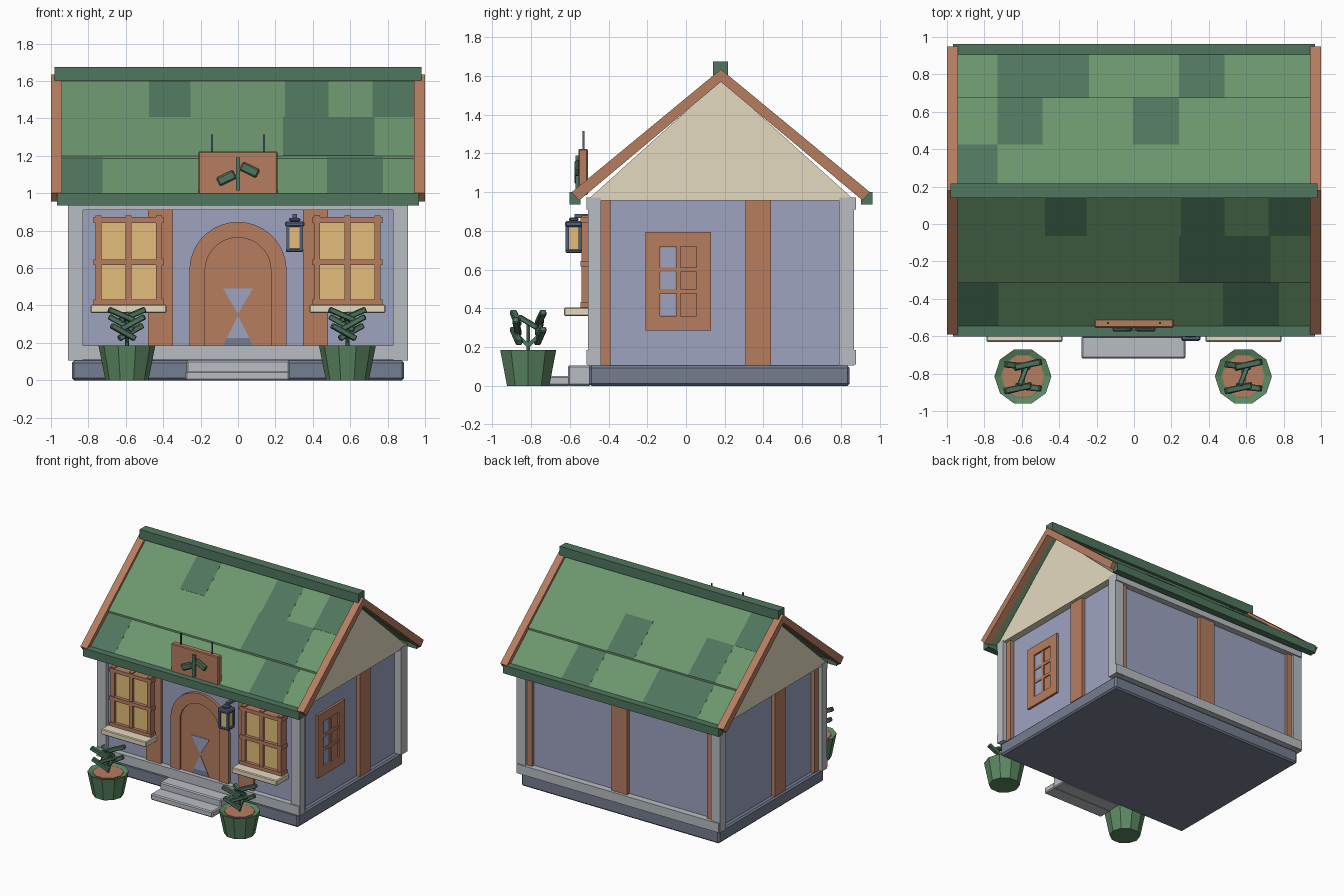
import bpy, bmesh, math
from mathutils import Matrix, Vector, Euler

if "Cube" in bpy.data.objects:
    bpy.data.objects.remove(bpy.data.objects["Cube"])


def material(name, hexa):
    m = bpy.data.materials.new(name)
    c = [int(hexa[i:i + 2], 16) / 255 for i in (0, 2, 4)]
    m.diffuse_color = [v / 12.92 if v < 0.04 else ((v + 0.055) / 1.055) ** 2.4 for v in c] + [1]
    m.use_nodes = True
    m.node_tree.nodes["Principled BSDF"].inputs["Base Color"].default_value = m.diffuse_color
    return m


GREEN = material("roof green", "6C966D")
DARK = material("dark green", "50765E")
POT = material("pot green", "5C8861")
BROWN = material("wood brown", "B67D60")
BLUE = material("wall blue", "9DA3C0")
GRAY = material("light stone", "B9BDC2")
SLATE = material("slate stone", "757D90")
CREAM = material("cream", "E4DABF")
AMBER = material("amber glass", "E4BE7B")
METAL = material("dark metal", "566278")


def finish(name, bm, mat):
    bmesh.ops.recalc_face_normals(bm, faces=bm.faces[:])
    me = bpy.data.meshes.new(name)
    bm.to_mesh(me)
    bm.free()
    me.materials.append(mat)
    ob = bpy.data.objects.new(name, me)
    bpy.context.collection.objects.link(ob)
    return ob


def box(name, x, y, z, mat, rot=(0, 0, 0), bevel=0):
    """Box from (min, max) ranges, turned about its own centre."""
    bm = bmesh.new()
    bmesh.ops.create_cube(bm, size=1)
    bm.transform(Matrix.Diagonal((x[1] - x[0], y[1] - y[0], z[1] - z[0], 1)))
    if bevel:
        bmesh.ops.bevel(bm, geom=bm.edges[:], offset=bevel, segments=1, affect='EDGES')
    mid = Vector((sum(x), sum(y), sum(z))) / 2
    bm.transform(Matrix.Translation(mid) @ Euler(rot).to_matrix().to_4x4())
    return finish(name, bm, mat)


def prism(name, pts, axis, a, b, mat):
    """Extrude a 2D outline along x or y from a to b."""
    bm = bmesh.new()
    place = (lambda p, t: (t, p[0], p[1])) if axis == 'x' else (lambda p, t: (p[0], t, p[1]))
    f = bm.faces.new([bm.verts.new(place(p, a)) for p in pts])
    ext = bmesh.ops.extrude_face_region(bm, geom=[f])
    vs = [v for v in ext['geom'] if isinstance(v, bmesh.types.BMVert)]
    bmesh.ops.translate(bm, verts=vs, vec=(b - a, 0, 0) if axis == 'x' else (0, b - a, 0))
    return finish(name, bm, mat)


def cone(name, loc, r1, r2, z0, z1, n, mat):
    bm = bmesh.new()
    bmesh.ops.create_cone(bm, cap_ends=True, segments=n, radius1=r1, radius2=r2, depth=z1 - z0)
    bm.transform(Matrix.Translation((loc[0], loc[1], (z0 + z1) / 2)) @ Matrix.Rotation(math.pi / 2, 4, 'Z'))
    return finish(name, bm, mat)


# body and plinth
box("plinth", (-.888, .888), (-.5, .845), (0, .105), SLATE, bevel=.012)
box("walls", (-.848, .848), (-.47, .825), (.1, .957), BLUE)
prism("gable", [(-.512, .957), (.872, .957), (.18, 1.58)], 'x', -.905, .905, CREAM)

# stone corner posts and beams on front and back
for sx in (-1, 1):
    x = sorted((sx * .83, sx * .91))
    box("front_corner_post", x, (-.507, -.44), (.105, .97), GRAY)
    box("back_corner_post", x, (.79, .867), (.105, .97), GRAY)
for nm, y in (("front", (-.515, -.445)), ("back", (.8, .877))):
    box(nm + "_bottom_beam", (-.906, .906), y, (.11, .185), GRAY)
    box(nm + "_top_beam", (-.906, .906), y, (.91, .972), GRAY)

# wooden wall timbers
for s in (-1, 1):
    x = sorted((s * .348, s * .48))
    box("front_timber", x, (-.49, -.46), (.18, .915), BROWN)
    box("back_edge_timber", sorted((s * .785, s * .835)), (.815, .85), (.18, .915), BROWN)
    x = sorted((s * .84, s * .88))
    box("side_edge_timber", x, (-.445, -.39), (.105, .957), BROWN)
    box("side_timber", x, (.307, .44) if s > 0 else (-.02, .115), (.105, .957), BROWN)
box("back_timber", (-.07, .07), (.815, .855), (.18, .915), BROWN)

# roof: three courses per slope with dark patches
RIDGE, SLOPE = .18, .828
STEPS = [0, .245, .495, .75]
LIFT = [.003, .003, -.011]
PATCHES = {
    -1: [[(-.475, -.255), (.25, .485), (.72, .94)], [(.24, .73)], [(-.94, -.725), (.475, .775)]],
    1: [[(-.94, -.73)], [(-.73, -.49), (-.005, .24)], [(-.73, -.24), (.24, .485)]],
}


def slope_strip(name, side, d0, d1, low, high, x, mat):
    pts = [(RIDGE + side * d, 1.607 - SLOPE * d + o)
           for d, o in ((d0, low), (d1, low), (d1, high), (d0, high))]
    prism(name, pts, 'x', x[0], x[1], mat)


for side in (-1, 1):
    for k in range(3):
        d0, d1, h = STEPS[k], STEPS[k + 1], LIFT[k]
        slope_strip("roof_course", side, d0, d1, -.034, h, (-.945, .945), GREEN)
        for x in PATCHES[side][k]:
            slope_strip("roof_patch", side, d0, d1, h - .002, h + .001, x, DARK)
    y = sorted((RIDGE + side * .725, RIDGE + side * .782))
    box("eave_board", (-.967, .967), y, (.935, 1.0), DARK)
box("ridge_cap", (-.98, .98), (.14, .217), (1.6, 1.675), DARK)
rake = [(.18, 1.635), (-.59, 1.0), (-.552, .957), (.18, 1.57), (.912, .957), (.95, 1.0)]
for x in ((-1, -.94), (.94, 1)):
    prism("rake_boards", rake, 'x', x[0], x[1], BROWN)


# arched door
def arch(r, n=18):
    curve = [(r * math.cos(math.pi * i / n), .587 + r * math.sin(math.pi * i / n)) for i in range(n + 1)]
    return [(r, .18)] + curve + [(-r, .18)]


prism("door_frame", arch(.26) + arch(.176)[::-1], 'y', -.493, -.46, BROWN)
prism("door", arch(.178), 'y', -.48, -.46, BROWN)
prism("door_upper_inlay", [(-.08, .49), (.08, .49), (0, .355)], 'y', -.484, -.478, BLUE)
prism("door_lower_inlay", [(-.06, .225), (.06, .225), (0, .345)], 'y', -.484, -.478, BLUE)
prism("door_base_inlay", [(-.08, .186), (.08, .186), (.06, .225), (-.06, .225)], 'y', -.484, -.478, SLATE)

# steps
box("upper_step", (-.275, .275), (-.61, -.49), (0, .105), GRAY, bevel=.008)
box("lower_step", (-.28, .275), (-.72, -.6), (0, .05), GRAY, bevel=.008)

# front windows
for c in (-.585, .585):
    box("window_glass", (c - .16, c + .16), (-.52, -.46), (.41, .86), AMBER)
    for dx in (-.162, 0, .162):
        box("window_stile", (c + dx - .016, c + dx + .016), (-.54, -.47), (.4, .88), BROWN)
    for z in (.418, .63, .857):
        box("window_rail", (c - .188, c + .188), (-.546, -.47), (z - .015, z + .015), BROWN)
    box("window_sill", (c - .203, c + .203), (-.63, -.47), (.36, .405), CREAM, bevel=.006)

# right side window
Y0, Y1, Z0, Z1 = -.21, .13, .285, .795
box("side_window_panel", (.84, .852), (Y0, Y1), (Z0, Z1), BROWN)
for y in ((Y0, Y0 + .075), (Y1 - .075, Y1)):
    box("side_window_stile", (.84, .866), y, (Z0, Z1), BROWN)
for z in ((Z0, Z0 + .075), (Z1 - .075, Z1)):
    box("side_window_rail", (.84, .866), (Y0 + .07, Y1 - .07), z, BROWN)
for z in ((.365, .475), (.5, .59), (.612, .715)):
    box("side_window_pane", (.848, .855), (-.132, -.055), z, BLUE)
box("side_window_mullion", (.845, .861), (-.05, -.028), (.36, .72), BROWN)
for z in (.488, .6):
    box("side_window_bar", (.845, .861), (-.135, .055), (z - .012, z + .012), BROWN)

# lantern
L = .303
box("lantern_bracket", (L - .012, L + .012), (-.575, -.46), (.866, .888), METAL)
box("lantern_cap", (L - .052, L + .052), (-.625, -.535), (.82, .85), METAL, bevel=.008)
box("lantern_top", (L - .03, L + .03), (-.605, -.555), (.85, .868), METAL, bevel=.005)
box("lantern_base", (L - .047, L + .047), (-.622, -.538), (.685, .705), METAL, bevel=.006)
box("lantern_glass", (L - .036, L + .036), (-.614, -.546), (.7, .825), AMBER)
for dx in (-.036, .036):
    for dy in (-.033, .033):
        box("lantern_corner", (L + dx - .009, L + dx + .009), (-.58 + dy - .009, -.58 + dy + .009), (.7, .825), METAL)

# hanging sign with a sprig
box("sign_board", (-.212, .212), (-.555, -.507), (.985, 1.224), BROWN, bevel=.006)
for x in (-.14, .14):
    box("sign_hanger", (x - .005, x + .005), (-.535, -.525), (1.2, 1.315), METAL)
box("sprig_stem", (-.012, .012), (-.57, -.55), (1.015, 1.19), DARK)
box("sprig_leaf", (-.112, -.012), (-.575, -.55), (1.056, 1.106), DARK, rot=(0, -.45, 0), bevel=.008)
box("sprig_leaf", (.012, .112), (-.575, -.55), (1.1, 1.15), DARK, rot=(0, .45, 0), bevel=.008)

# potted plants
for px in (-.594, .585):
    py = -.815
    pot = cone("pot", (px, py), .115, .152, 0, .185, 10, POT)
    bm = bmesh.new()
    bm.from_mesh(pot.data)
    bm.faces.ensure_lookup_table()
    top = max(bm.faces, key=lambda f: f.calc_center_median().z)
    bmesh.ops.inset_region(bm, faces=[top], thickness=.032)
    bmesh.ops.translate(bm, verts=top.verts[:], vec=(0, 0, -.012))
    bm.to_mesh(pot.data)
    bm.free()
    cone("soil", (px, py), .112, .114, .16, .179, 10, BROWN)
    cone("plant_stem", (px, py), .011, .009, .17, .33, 6, DARK)
    for s in (-1, 1):
        # side twigs leading out to the leaves
        box("plant_twig", (px - .01, px + .01), (py + s * .03 - .04, py + s * .03 + .04), (.225, .245),
            DARK, rot=(s * .75, 0, 0))
        for i, (z, tilt) in enumerate(((.258, -.5), (.305, .5), (.35, -.4))):
            dx = (.02, -.03, .03)[i] * s
            y = py + s * (.062, .058, .064)[i]
            box("plant_leaf", (px + dx - .075, px + dx + .075), (y - .017, y + .017), (z - .015, z + .015),
                DARK, rot=(0, tilt * s, (.25, -.1, .2)[i]), bevel=.005)
    box("plant_top_leaf", (px - .06, px + .06), (py - .014, py + .014), (.315, .341), DARK, rot=(0, .5, 1.2), bevel=.005)
